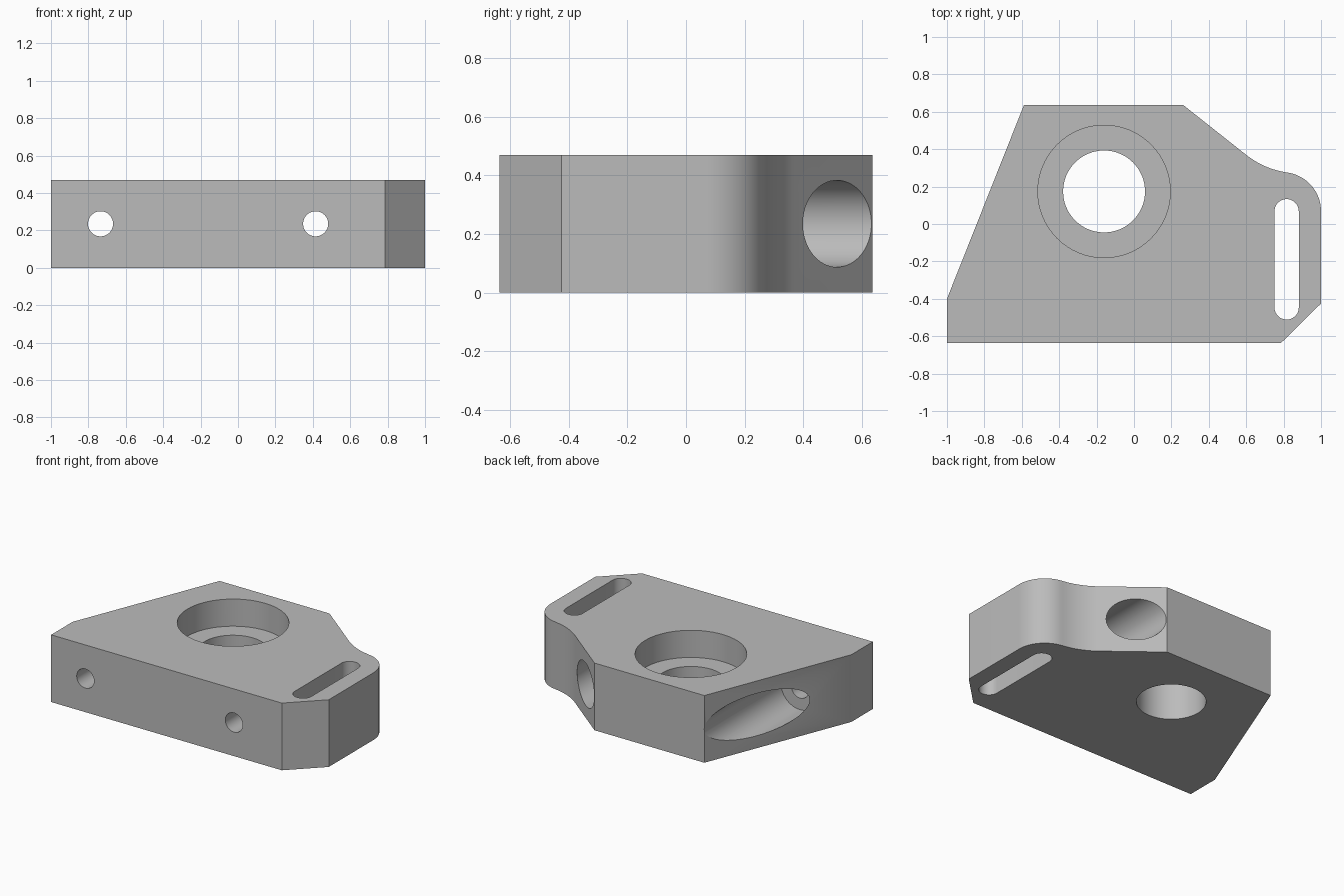
import bpy
import bmesh
from math import sin, cos, pi, radians
from mathutils import Matrix, Vector

cube = bpy.data.objects.get("Cube")
if cube:
    bpy.data.objects.remove(cube, do_unlink=True)

HEIGHT = 0.47
MID = HEIGHT / 2

grey = bpy.data.materials.new("machined grey")
grey.use_nodes = True
grey.diffuse_color = (0.5, 0.5, 0.5, 1)
grey.node_tree.nodes["Principled BSDF"].inputs["Base Color"].default_value = (0.5, 0.5, 0.5, 1)


def arc(cx, cy, r, start, end, steps):
    """Arc points, with angles in degrees counter-clockwise from +x."""
    angles = [radians(start + (end - start) * i / steps) for i in range(steps + 1)]
    return [(cx + r * cos(a), cy + r * sin(a)) for a in angles]


def prism(name, outline, z0, z1):
    """Extrude a flat outline from z0 up to z1."""
    bm = bmesh.new()
    base = bm.faces.new([bm.verts.new((x, y, z0)) for x, y in outline])
    top = bmesh.ops.extrude_face_region(bm, geom=[base])["geom"]
    bmesh.ops.translate(bm, vec=(0, 0, z1 - z0),
                        verts=[v for v in top if isinstance(v, bmesh.types.BMVert)])
    bmesh.ops.recalc_face_normals(bm, faces=bm.faces)
    mesh = bpy.data.meshes.new(name)
    bm.to_mesh(mesh)
    bm.free()
    mesh.materials.append(grey)
    obj = bpy.data.objects.new(name, mesh)
    bpy.context.collection.objects.link(obj)
    return obj


def circle(cx, cy, r):
    return arc(cx, cy, r, 0, 360, 64)[:-1]


def cut(body, cutter):
    """Subtract a cutter from the body, then discard it."""
    cutter.hide_render = True
    mod = body.modifiers.new(cutter.name, "BOOLEAN")
    mod.operation = "DIFFERENCE"
    mod.solver = "EXACT"
    mod.object = cutter
    bpy.context.view_layer.objects.active = body
    bpy.ops.object.modifier_apply(modifier=mod.name)
    bpy.data.objects.remove(cutter, do_unlink=True)


def drill_y(body, name, x, r, y0, y1):
    """Drill a horizontal hole along y at mid height."""
    cutter = prism(name, circle(0, 0, r), y0, y1)
    turn = Matrix.Rotation(-pi / 2, 4, "X")
    cutter.data.transform(Matrix.Translation(Vector((x, 0, MID))) @ turn)
    cut(body, cutter)


# Plate outline: chamfered front corner, rounded ear, hollow fillet, sloping sides
outline = [(-1, -0.637), (0.785, -0.637), (1, -0.425)]
outline += arc(0.791, 0.068, 0.209, 0, 82, 20)
outline += arc(0.883, 0.727, 0.456, 262, 231.6, 16)[1:]
outline += [(0.262, 0.637), (-0.588, 0.637), (-1, -0.4)]
body = prism("mounting_block", outline, 0, HEIGHT)

# Stepped vertical bore
cut(body, prism("through_bore", circle(-0.16, 0.174, 0.219), -0.1, HEIGHT + 0.1))
cut(body, prism("bore_recess", circle(-0.16, 0.174, 0.354), HEIGHT - 0.19, HEIGHT + 0.1))

# Adjustment slot
slot = arc(0.816, 0.068, 0.065, 0, 180, 24) + arc(0.816, -0.446, 0.065, 180, 360, 24)
cut(body, prism("adjustment_slot", slot, -0.1, HEIGHT + 0.1))

# Bolt holes from the front, with wide recesses opening at the back
for side, x in (("right", -0.735), ("left", 0.415)):
    drill_y(body, side + "_bolt_hole", x, 0.067, -0.8, 0.8)
    drill_y(body, side + "_bolt_recess", x, 0.148, -0.21, 0.8)

# Smooth curved walls, crisp machined edges
bpy.ops.object.select_all(action="DESELECT")
body.select_set(True)
bpy.context.view_layer.objects.active = body
bpy.ops.object.shade_smooth_by_angle(angle=radians(25))
